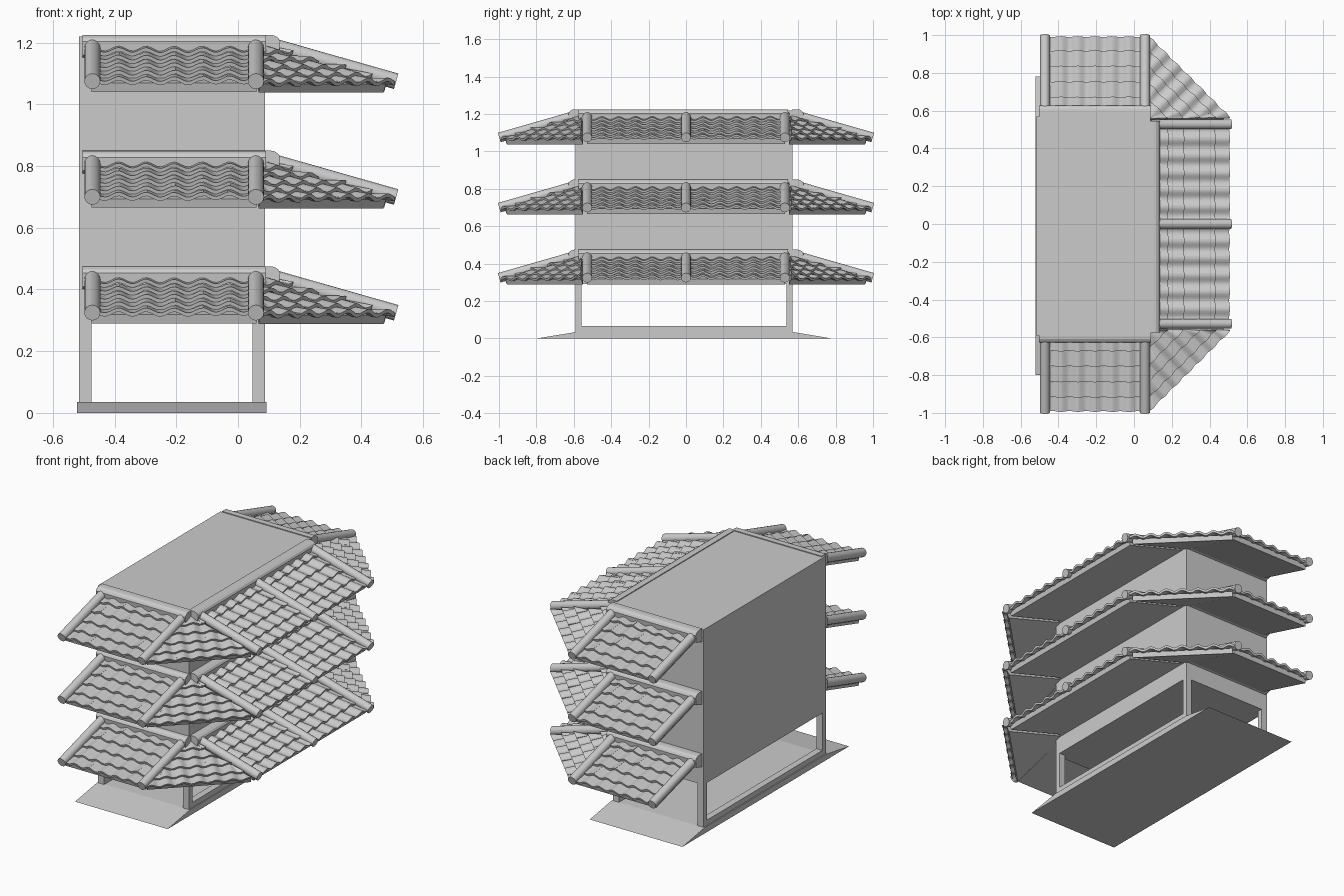
import bpy, bmesh, math, random
from mathutils import Vector

if "Cube" in bpy.data.objects:
    bpy.data.objects.remove(bpy.data.objects["Cube"])

random.seed(4)
TIERS, STEP = 3, 0.375
Z_TOP, Z_EAVE = 0.435, 0.317
UP = Vector((0, 0, 1))


def finish(name, bm, tiered=False, smooth=False):
    bmesh.ops.recalc_face_normals(bm, faces=bm.faces)
    me = bpy.data.meshes.new(name)
    bm.to_mesh(me)
    bm.free()
    ob = bpy.data.objects.new(name, me)
    bpy.context.collection.objects.link(ob)
    if smooth:
        bpy.ops.object.select_all(action='DESELECT')
        ob.select_set(True)
        bpy.context.view_layer.objects.active = ob
        bpy.ops.object.shade_smooth_by_angle(angle=math.radians(40))
    if tiered:
        arr = ob.modifiers.new("storeys", 'ARRAY')
        arr.count = TIERS
        arr.use_relative_offset = False
        arr.use_constant_offset = True
        arr.constant_offset_displace = (0, 0, STEP)
    return ob


def loft(bm, rings):
    """Closed solid through matching rings of points."""
    vs = [[bm.verts.new(p) for p in r] for r in rings]
    n = len(vs[0])
    for a, b in zip(vs, vs[1:]):
        for i in range(n):
            bm.faces.new((a[i], a[(i + 1) % n], b[(i + 1) % n], b[i]))
    bm.faces.new(vs[0])
    bm.faces.new(vs[-1])


def box(name, x0, x1, y0, y1, z0, z1):
    bm = bmesh.new()
    loft(bm, [[(x0, y0, z), (x1, y0, z), (x1, y1, z), (x0, y1, z)] for z in (z0, z1)])
    return finish(name, bm)


class Slope:
    """A roof plane: u along the eave, d down the slope, h off the surface."""
    def __init__(self, x, y, out, run, half_top, half_eave, z_eave=Z_EAVE):
        self.o = Vector((x, y, Z_TOP))
        out = Vector((out[0], out[1], 0)).normalized()
        v = out * run + UP * (z_eave - Z_TOP)
        self.L = v.length
        self.V = v.normalized()
        self.U = UP.cross(out)
        self.N = self.V.cross(self.U)
        if self.N.z < 0:
            self.N = -self.N
        self.ht, self.he = half_top, half_eave

    def p(self, u, d, h):
        return self.o + self.U * u + self.V * d + self.N * h

    def half(self, d):
        return self.ht + (self.he - self.ht) * min(d / self.L, 1)

    def board(self, name):
        # sloping board under the tiles
        bm = bmesh.new()
        e = self.L - 0.02
        he = self.half(e)
        loft(bm, [[self.p(-self.ht, 0, h), self.p(self.ht, 0, h),
                   self.p(he, e, h), self.p(-he, e, h)] for h in (-0.034, -0.004)])
        finish(name, bm, True)

    def tiles(self, name, rows=5, period=0.09, seg=8):
        # overlapping wavy tiles, staggered from row to row
        bm = bmesh.new()
        pitch = self.L / rows
        w = period * 2
        for r in range(rows):
            d0, d1 = r * pitch, (r + 1) * pitch + (0.008 if r < rows - 1 else 0)
            s = -self.he - w + (r % 2) * w / 2
            while s < self.he:
                lift = random.uniform(0, 0.004)
                if s < self.half(d1) and s + w > -self.half(d1):
                    rings = []
                    for i in range(2 * seg + 1):
                        u = s + w * i / (2 * seg)
                        ring = []
                        for d, h in ((d0, 0), (d1, 0.014 + lift), (d1, 0.001 + lift), (d0, -0.012)):
                            lim = self.half(d)
                            c = max(-lim, min(lim, u))
                            ring.append(self.p(c, d, h + 0.008 * math.cos(2 * math.pi * c / period)))
                        if not rings or (ring[1] - rings[-1][1]).length > 1e-5:
                            rings.append(ring)
                    if len(rings) > 1:
                        loft(bm, rings)
                s += w
        finish(name, bm, True, True)

    def cap(self, name, u, r=0.026, n=16):
        # round ridge tile running down the slope
        bm = bmesh.new()
        loft(bm, [[self.p(u + r * math.cos(2 * math.pi * k / n), d,
                          0.01 + r * math.sin(2 * math.pi * k / n)) for k in range(n)]
                  for d in (0.0, self.L + 0.008)])
        finish(name, bm, True, True)

    def trim(self, name, half, du=0.0):
        # rounded moulding where the roof meets the wall
        out = Vector((self.V.x, self.V.y, 0)).normalized()
        prof = [(-0.01, -0.04), (0.045, -0.025), (0.05, 0.018), (0.043, 0.03),
                (0.03, 0.038), (0.015, 0.04), (-0.01, 0.04)]
        bm = bmesh.new()
        loft(bm, [[self.o + self.U * (u + du) + out * a + UP * b for a, b in prof]
                  for u in (-half, half)])
        finish(name, bm, True)


# base plate with ramped ends
bm = bmesh.new()
loft(bm, [[(x, -0.80, 0), (x, -0.585, 0.035), (x, 0.57, 0.035), (x, 0.78, 0)] for x in (-0.522, 0.093)])
finish("base_plate", bm)

# tower body, corner posts and side sills
X0, X1, Y0, Y1 = -0.515, 0.087, -0.59, 0.57
box("tower_body", X0, X1, Y0, Y1, 0.29, 1.22)
for i, x in enumerate((X0, X1 - 0.04)):
    box(f"sill_{i}", x, x + 0.04, Y0 + 0.01, Y1 - 0.01, 0.02, 0.066)
    for j, y in enumerate((Y0, Y1 - 0.032)):
        box(f"corner_post_{i}{j}", x, x + 0.04, y, y + 0.032, 0.02, 0.3)

# side roof with three ridge caps
side = Slope(0.087, 0, (1, 0), 0.415, 0.53, 0.53)
side.board("side_roof_board")
side.tiles("side_roof_tiles")
side.trim("side_roof_trim", 0.56, -0.015)
for k, u in enumerate((-0.528, 0, 0.528)):
    side.cap(f"side_roof_cap_{k}", u)

# end roofs and corner roofs, front and back
for label, s in (("front", -1), ("back", 1)):
    end = Slope(-0.207, s * 0.578, (0, s), 0.41, 0.267, 0.267)
    end.board(f"{label}_roof_board")
    end.tiles(f"{label}_roof_tiles")
    end.trim(f"{label}_roof_trim", 0.297)
    for k, u in enumerate((-0.265, 0.265)):
        end.cap(f"{label}_roof_cap_{k}", u)
    corner = Slope(0.075, s * 0.56, (1, s), 0.305, 0.005, 0.305, 0.312)
    corner.board(f"{label}_corner_board")
    corner.tiles(f"{label}_corner_tiles")
